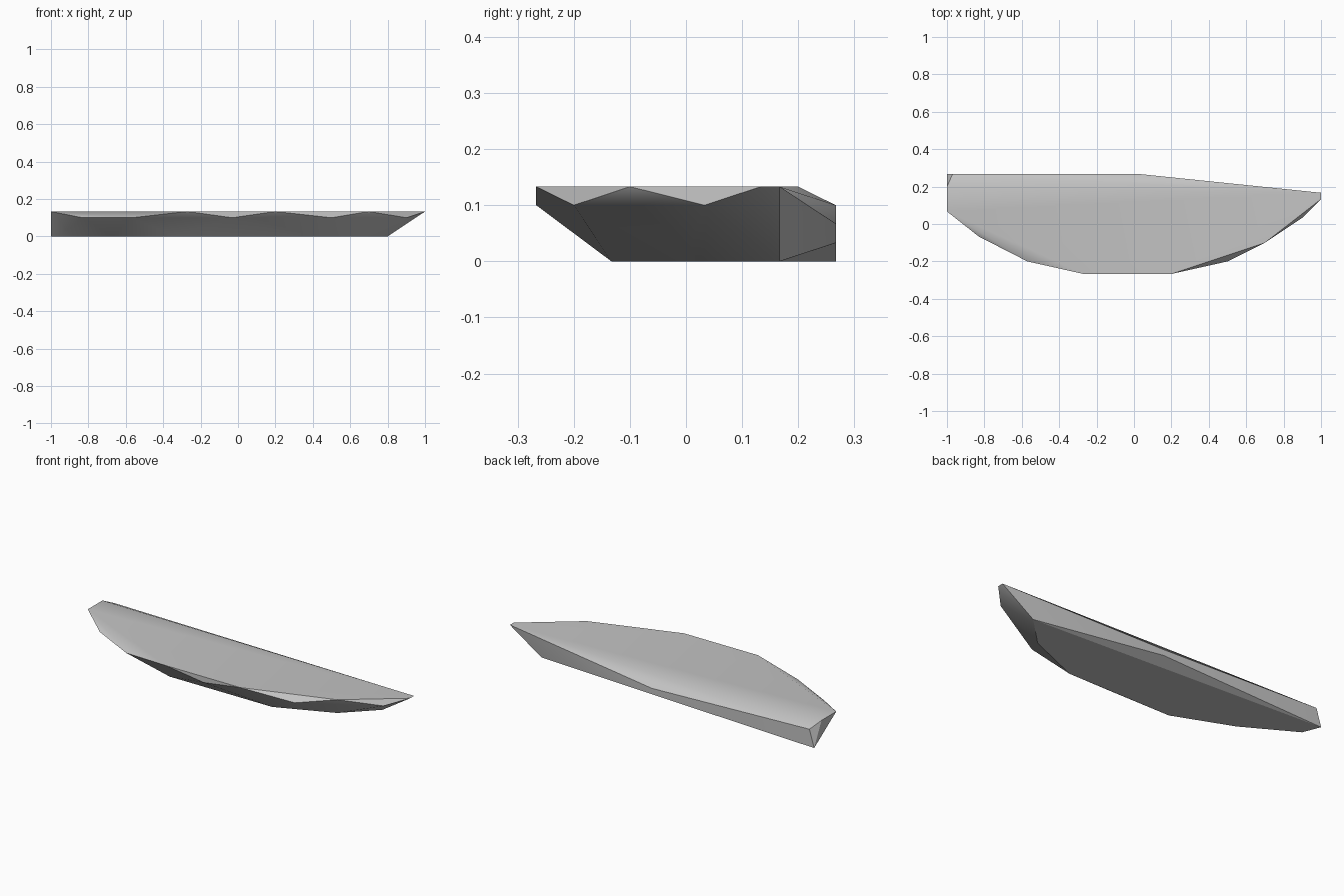
import bpy
import bmesh
import math

cube = bpy.data.objects.get("Cube")
if cube:
    bpy.data.objects.remove(cube, do_unlink=True)

# Stone colour
stone = bpy.data.materials.new("stone_grey")
stone.use_nodes = True
colour = (0.55, 0.55, 0.55, 1)
stone.diffuse_color = colour
stone.node_tree.nodes["Principled BSDF"].inputs["Base Color"].default_value = colour

# Outlines at each height of the slab: (height, corner points)
TOP, RIM = 0.133, 0.1
outlines = [
    (TOP, [(-1, .067), (-1, .2), (1, .167), (1, .133), (.7, -.1), (.2, -.267), (-.27, -.267)]),
    (RIM, [(-.97, .267), (-.83, -.067), (-.57, -.2), (-.03, -.267), (.5, -.2), (.9, .033)]),
    (0.067, [(.03, .267)]),
    (0.033, [(.03, .267)]),
    (0, [(-1, .267), (-.96, .167), (-.67, 0), (-.34, -.133), (.31, -.133), (.63, 0), (.8, .167)]),
]

# Faceted slab: a tight skin around the outlines
bm = bmesh.new()
for z, points in outlines:
    for x, y in points:
        bm.verts.new((x, y, z))
hull = bmesh.ops.convex_hull(bm, input=bm.verts[:])
loose = [v for v in bm.verts if not v.link_faces]
bmesh.ops.delete(bm, geom=loose, context='VERTS')
bmesh.ops.dissolve_limit(bm, angle_limit=math.radians(0.5), verts=[], edges=bm.edges[:])
bmesh.ops.recalc_face_normals(bm, faces=bm.faces[:])

mesh = bpy.data.meshes.new("rock_slab")
bm.to_mesh(mesh)
bm.free()
mesh.materials.append(stone)
slab = bpy.data.objects.new("rock_slab", mesh)
bpy.context.collection.objects.link(slab)

# Soften shallow facets, keep the rim crisp
bpy.ops.object.select_all(action='DESELECT')
slab.select_set(True)
bpy.context.view_layer.objects.active = slab
bpy.ops.object.shade_smooth_by_angle(angle=math.radians(30))
